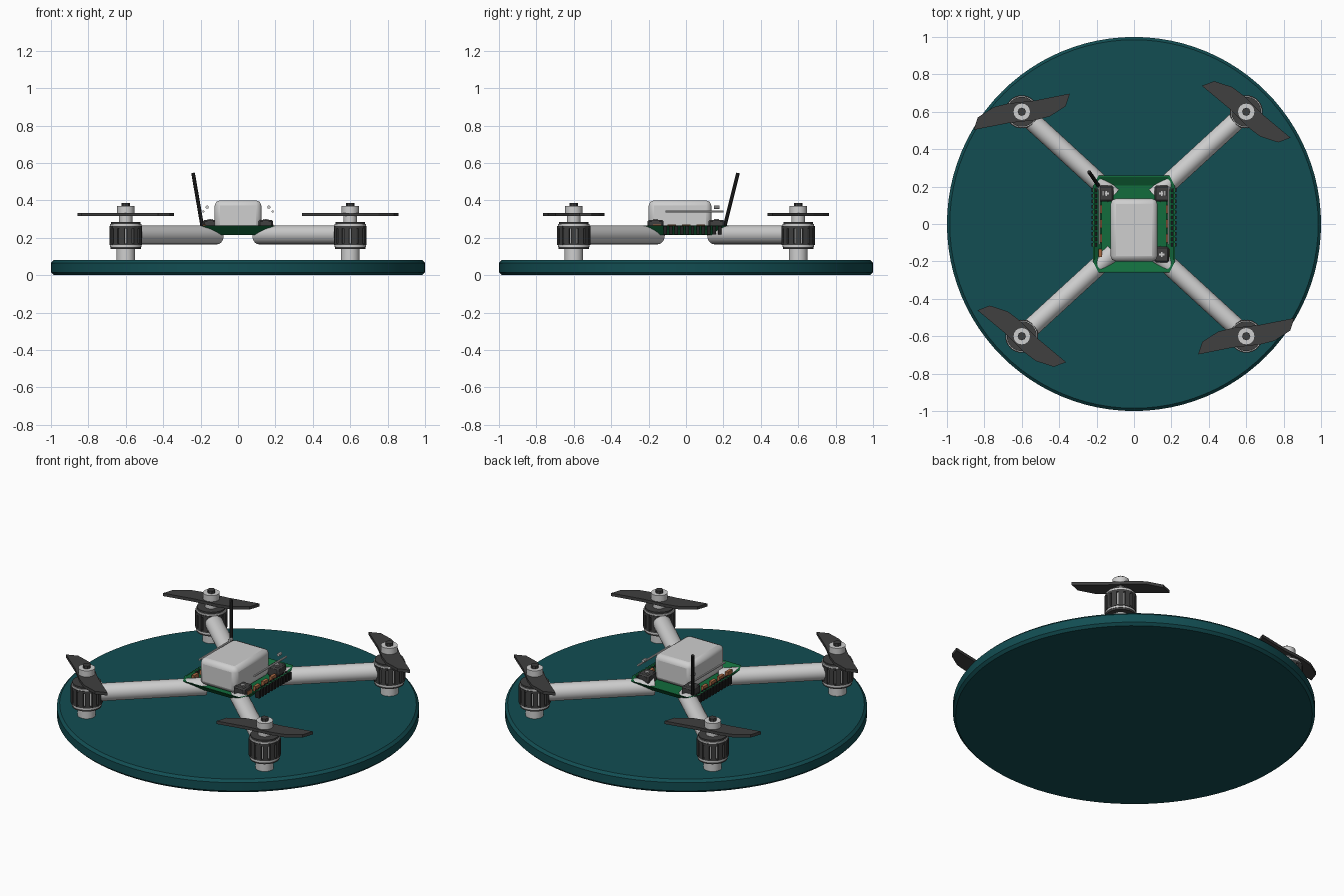
import bpy, bmesh, math
from mathutils import Vector, Matrix

cube = bpy.data.objects.get("Cube")
if cube:
    bpy.data.objects.remove(cube, do_unlink=True)


def material(name, rgb):
    m = bpy.data.materials.new(name)
    m.use_nodes = True
    m.diffuse_color = (*rgb, 1)
    m.node_tree.nodes["Principled BSDF"].inputs["Base Color"].default_value = (*rgb, 1)
    return m


TEAL = material("deep teal", (0.006, 0.075, 0.085))
LIGHT = material("light grey", (0.62, 0.62, 0.62))
DARK = material("charcoal", (0.05, 0.05, 0.05))
BLACK = material("black", (0.015, 0.015, 0.015))
GREEN = material("board green", (0.006, 0.15, 0.045))
COPPER = material("copper", (0.42, 0.15, 0.06))


def finish(name, bm, mat, smooth=True):
    bmesh.ops.recalc_face_normals(bm, faces=bm.faces)
    mesh = bpy.data.meshes.new(name)
    bm.to_mesh(mesh)
    bm.free()
    mesh.materials.append(mat)
    ob = bpy.data.objects.new(name, mesh)
    bpy.context.collection.objects.link(ob)
    if smooth:
        bpy.ops.object.select_all(action='DESELECT')
        ob.select_set(True)
        bpy.context.view_layer.objects.active = ob
        bpy.ops.object.shade_smooth_by_angle(angle=math.radians(30))
    return ob


def add_tube(bm, a, b, r, sides=24):
    # Cylinder between two points
    a, b = Vector(a), Vector(b)
    d = b - a
    rot = d.to_track_quat('Z', 'Y').to_matrix().to_4x4()
    bmesh.ops.create_cone(bm, cap_ends=True, segments=sides, radius1=r, radius2=r,
                          depth=d.length, matrix=Matrix.Translation((a + b) / 2) @ rot)


def add_box(bm, centre, size, turn=0):
    m = Matrix.Translation(centre) @ Matrix.Rotation(turn, 4, 'Z') @ Matrix.Diagonal((*size, 1))
    bmesh.ops.create_cube(bm, size=1, matrix=m)


def tube(name, a, b, r, mat, sides=24):
    bm = bmesh.new()
    add_tube(bm, a, b, r, sides)
    return finish(name, bm, mat)


def bevel(ob, width, segments=1):
    mod = ob.modifiers.new("bevel", 'BEVEL')
    mod.width, mod.segments, mod.limit_method = width, segments, 'ANGLE'


def lathe(name, x, y, rings, mat, sides=32):
    # Stack of discs given as (radius, bottom, top)
    bm = bmesh.new()
    for r, z0, z1 in rings:
        add_tube(bm, (x, y, z0), (x, y, z1), r, sides)
    return finish(name, bm, mat)


# Round base plate
bevel(tube("base_plate", (0, 0, 0), (0, 0, 0.08), 1, TEAL, 96), 0.015)

# Propeller blade outline, repeated half a turn round
BLADE = [(0.07, -0.045), (0.15, -0.025), (0.235, 0.03), (0.257, 0.097), (0.07, 0.06)]


def propeller(name, x, y, angle):
    bm = bmesh.new()
    outline = BLADE + [(-px, -py) for px, py in BLADE]
    face = bm.faces.new([bm.verts.new((px, py, 0.315)) for px, py in outline])
    ext = bmesh.ops.extrude_face_region(bm, geom=[face])
    top = [v for v in ext["geom"] if isinstance(v, bmesh.types.BMVert)]
    bmesh.ops.translate(bm, verts=top, vec=(0, 0, 0.018))
    bmesh.ops.transform(bm, verts=bm.verts,
                        matrix=Matrix.Translation((x, y, 0)) @ Matrix.Rotation(angle, 4, 'Z'))
    finish(name, bm, DARK, False)


# Four arms with motors and propellers
for sx, sy, tag in ((1, 1, "back_left"), (-1, 1, "back_right"),
                    (1, -1, "front_left"), (-1, -1, "front_right")):
    x, y = 0.6 * sx, 0.6 * sy
    tube("arm_" + tag, (0.11 * sx, 0.15 * sy, 0.215), (0.56 * sx, 0.563 * sy, 0.215), 0.05, LIGHT)
    lathe("motor_core_" + tag, x, y, [(0.05, 0.08, 0.15), (0.085, 0.15, 0.161),
                                      (0.078, 0.16, 0.265), (0.085, 0.264, 0.274),
                                      (0.036, 0.28, 0.316), (0.046, 0.332, 0.37)], LIGHT)
    lathe("motor_caps_" + tag, x, y, [(0.082, 0.139, 0.15), (0.088, 0.161, 0.17),
                                      (0.088, 0.25, 0.264), (0.08, 0.274, 0.285)], DARK)
    tube("propeller_nut_" + tag, (x, y, 0.36), (x, y, 0.387), 0.022, DARK, 8)
    bm = bmesh.new()
    for i in range(14):
        t = math.tau * i / 14
        add_box(bm, (x + 0.078 * math.cos(t), y + 0.078 * math.sin(t), 0.212), (0.02, 0.028, 0.1), t)
    finish("motor_bars_" + tag, bm, DARK, False)
    propeller("propeller_" + tag, x, y, 0 if sx != sy else math.radians(-51))

# Flared open tray: floor ring, rim ring, then the inner wall and floor
def octagon(bm, a, b, z):
    # a is the corner on the long ends, b the corner on the sides
    pts = []
    for sx, sy in ((1, 1), (-1, 1), (-1, -1), (1, -1)):
        pair = [(b[0] * sx, b[1] * sy), (a[0] * sx, a[1] * sy)]
        pts += pair if sx == sy else pair[::-1]
    return [bm.verts.new((px, py, z)) for px, py in pts]


bm = bmesh.new()
rings = [octagon(bm, (0.145, 0.2), (0.17, 0.15), 0.215),
         octagon(bm, (0.19, 0.26), (0.22, 0.2), 0.266),
         octagon(bm, (0.184, 0.252), (0.212, 0.195), 0.266),
         octagon(bm, (0.15, 0.205), (0.175, 0.155), 0.238)]
for lo, hi in zip(rings, rings[1:]):
    for i in range(8):
        j = (i + 1) % 8
        bm.faces.new((lo[i], lo[j], hi[j], hi[i]))
bm.faces.new(rings[0])
bm.faces.new(rings[-1])
finish("circuit_tray", bm, GREEN, False)

# Central housing with softened edges
bm = bmesh.new()
add_box(bm, (0, -0.032, 0.32), (0.25, 0.335, 0.16))
bevel(finish("housing", bm, LIGHT), 0.028, 2)

# Corner mounts with cross-head screws
for sx, sy, tag in ((1, 1, "back_left"), (-1, 1, "back_right"), (1, -1, "front_left")):
    x, y = 0.148 * sx, 0.163 * sy
    bm = bmesh.new()
    add_box(bm, (x, y, 0.266), (0.076, 0.085, 0.06))
    bevel(finish("corner_mount_" + tag, bm, DARK), 0.008)
    bm = bmesh.new()
    add_box(bm, (x, y, 0.297), (0.028, 0.009, 0.006))
    add_box(bm, (x, y, 0.297), (0.009, 0.028, 0.006))
    finish("screw_" + tag, bm, LIGHT, False)

# Side connectors, contacts and rails
for s, tag in ((1, "left"), (-1, "right")):
    bm = bmesh.new()
    for i in range(11):
        add_box(bm, (0.212 * s, -0.11 + 0.029 * i, 0.24), (0.03, 0.018, 0.046))
    finish("pin_row_" + tag, bm, BLACK, False)
    bm = bmesh.new()
    for i in range(4):
        add_box(bm, (0.18 * s, -0.155 + 0.078 * i, 0.257), (0.018, 0.045, 0.03))
    finish("contacts_" + tag, bm, COPPER, False)
    tube("rail_" + tag, (0.185 * s, -0.11, 0.34), (0.185 * s, 0.2, 0.34), 0.006, LIGHT, 8)
    tube("rail_stub_" + tag, (0.165 * s, 0.15, 0.364), (0.165 * s, 0.178, 0.364), 0.009, LIGHT, 8)

# Leaning antenna
tube("antenna", (-0.19, 0.205, 0.255), (-0.24, 0.278, 0.545), 0.01, BLACK, 8)
